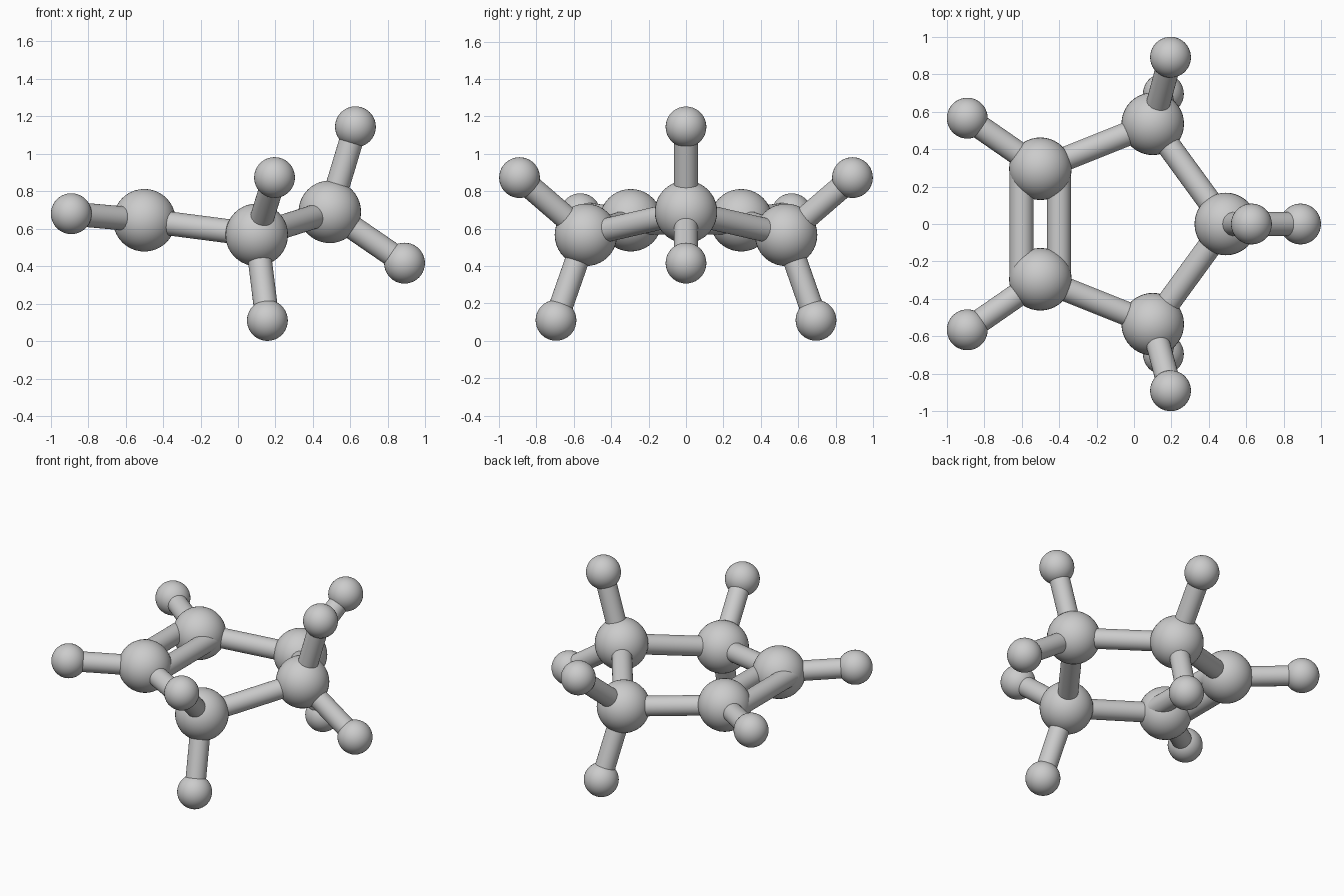
import bpy
import math
from mathutils import Vector

if "Cube" in bpy.data.objects:
    bpy.data.objects.remove(bpy.data.objects["Cube"])

LARGE_R, SMALL_R, ROD_R = 0.167, 0.109, 0.064


def smooth(obj, name):
    obj.name = name
    bpy.ops.object.shade_smooth_by_angle(angle=math.radians(40))
    return obj


def ball(name, pos, radius):
    bpy.ops.mesh.primitive_uv_sphere_add(segments=40, ring_count=20,
                                         radius=radius, location=pos)
    return smooth(bpy.context.object, name)


def rod(name, a, b, offset=(0, 0, 0)):
    a, b, off = Vector(a), Vector(b), Vector(offset)
    bpy.ops.mesh.primitive_cylinder_add(vertices=32, radius=ROD_R,
                                        depth=(b - a).length,
                                        location=(a + b) / 2 + off)
    obj = bpy.context.object
    obj.rotation_euler = (b - a).to_track_quat('Z', 'Y').to_euler()
    return smooth(obj, name)


def flip(p, s):
    return (p[0], p[1] * s, p[2])


# Ring positions (y > 0 half; mirrored below)
tip = (0.49, 0, 0.69)
shoulder = (0.10, 0.535, 0.567)
base = (-0.50, 0.295, 0.645)
base_small = (-0.89, 0.565, 0.68)
shoulder_up = (0.195, 0.89, 0.873)
shoulder_down = (0.157, 0.695, 0.11)

# Tip atom on the symmetry plane with its two small atoms
ball("tip_atom", tip, LARGE_R)
for label, p in (("upper", (0.627, 0, 1.144)), ("outer", (0.889, 0, 0.416))):
    ball("tip_small_atom_" + label, p, SMALL_R)
    rod("tip_bond_" + label, tip, p)

# Mirrored halves of the ring
for side, s in (("left", 1), ("right", -1)):
    sh, ba = flip(shoulder, s), flip(base, s)
    ball("shoulder_atom_" + side, sh, LARGE_R)
    ball("base_atom_" + side, ba, LARGE_R)
    rod("tip_shoulder_bond_" + side, tip, sh)
    rod("shoulder_base_bond_" + side, sh, ba)
    for label, parent, p in (("base", ba, base_small),
                             ("shoulder_upper", sh, shoulder_up),
                             ("shoulder_lower", sh, shoulder_down)):
        q = flip(p, s)
        ball(f"{label}_small_atom_{side}", q, SMALL_R)
        rod(f"{label}_small_bond_{side}", parent, q)

# Double bond between the base atoms
for label, k in (("inner", 1), ("outer", -1)):
    rod("double_bond_" + label, base, flip(base, -1),
        Vector((0.10, 0, -0.012)) * k)
